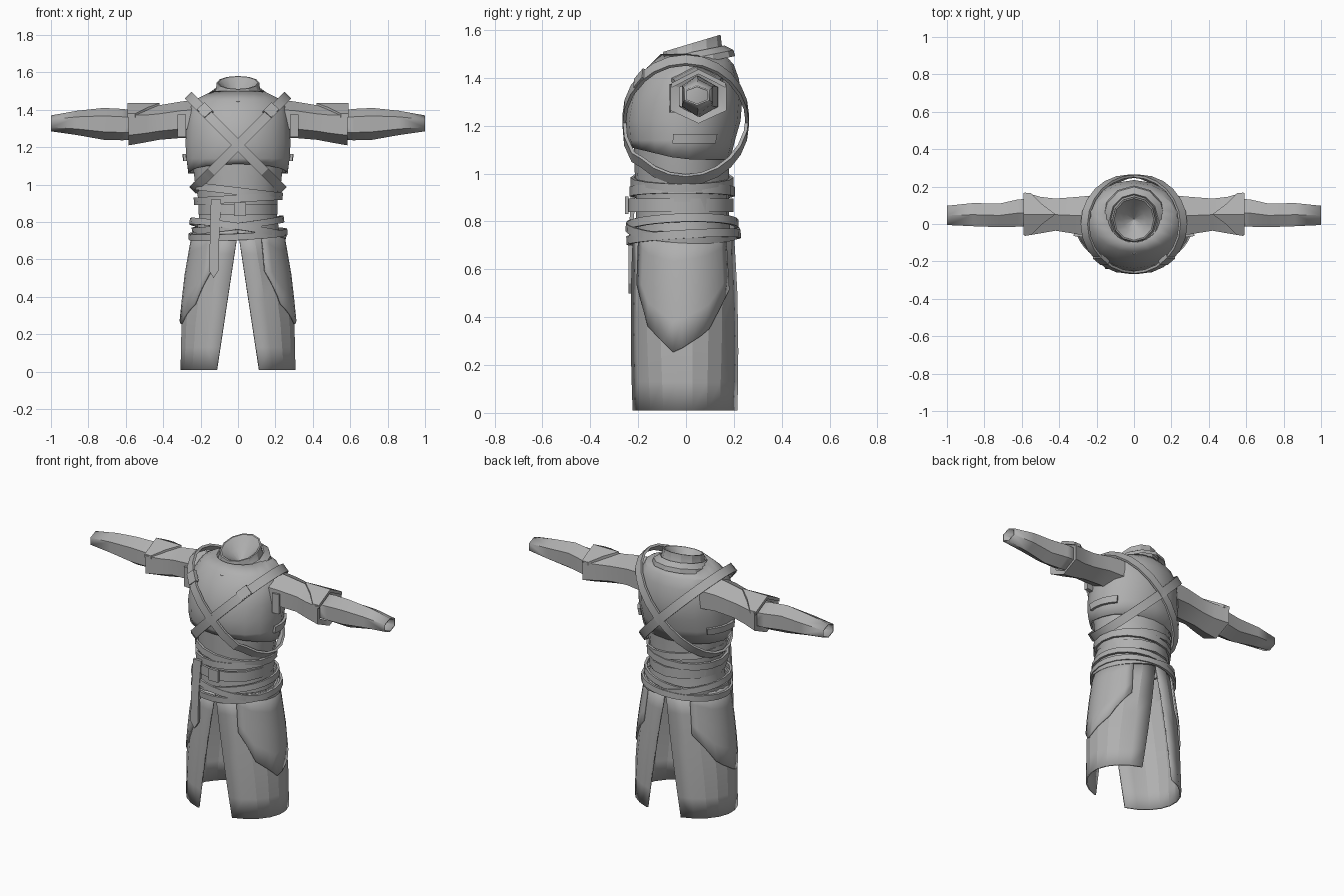
import bpy, math
from mathutils import Vector

if "Cube" in bpy.data.objects:
    bpy.data.objects.remove(bpy.data.objects["Cube"])

cloth = bpy.data.materials.new("grey_cloth")
cloth.diffuse_color = (0.43, 0.43, 0.43, 1)
cloth.use_nodes = True
cloth.node_tree.nodes["Principled BSDF"].inputs["Base Color"].default_value = cloth.diffuse_color


def make(name, verts, faces, solid=0.0, smooth=35):
    me = bpy.data.meshes.new(name)
    me.from_pydata([tuple(v) for v in verts], [], faces)
    me.materials.append(cloth)
    ob = bpy.data.objects.new(name, me)
    bpy.context.collection.objects.link(ob)
    bpy.ops.object.select_all(action='DESELECT')
    ob.select_set(True)
    bpy.context.view_layer.objects.active = ob
    bpy.ops.object.mode_set(mode='EDIT')
    bpy.ops.mesh.select_all(action='SELECT')
    bpy.ops.mesh.normals_make_consistent(inside=False)
    bpy.ops.object.mode_set(mode='OBJECT')
    if solid:
        m = ob.modifiers.new("thickness", 'SOLIDIFY')
        m.thickness, m.offset = solid, -1
    if smooth:
        bpy.ops.object.shade_smooth_by_angle(angle=math.radians(smooth))
    return ob


def grid(rows, cols, closed):
    n = cols if closed else cols - 1
    return [(r * cols + c, r * cols + (c + 1) % cols,
             (r + 1) * cols + (c + 1) % cols, (r + 1) * cols + c)
            for r in range(rows - 1) for c in range(n)]


def loft(name, rings, **kw):
    make(name, [v for r in rings for v in r], grid(len(rings), len(rings[0]), True), **kw)


def lookup(table, z):
    z = min(max(z, table[0][0]), table[-1][0])
    for a, b in zip(table, table[1:]):
        if z <= b[0]:
            t = (z - a[0]) / (b[0] - a[0])
            return [p + (q - p) * t for p, q in zip(a, b)][1:]


def oval(rx, y0, y1, t, off=0.0):
    """Point at angle t on an oval reaching rx sideways and y0..y1 in depth."""
    return ((rx + off) * math.cos(t), (y0 + y1) / 2 + ((y1 - y0) / 2 + off) * math.sin(t))


def angles(n, start=0.0):
    return [start + 2 * math.pi * i / n for i in range(n)]


# Torso: under tunic and flared jacket (z, half width, front, back)
TUNIC = [(0.70, .235, -.21, .19), (0.82, .212, -.21, .18), (0.92, .215, -.21, .18),
         (1.02, .235, -.215, .18), (1.16, .25, -.22, .19)]
JACKET = [(1.06, .27, -.232, .185), (1.14, .28, -.245, .205), (1.22, .285, -.252, .228),
          (1.31, .28, -.237, .235), (1.40, .268, -.198, .22), (1.455, .23, -.15, .20),
          (1.50, .14, -.105, .16)]


def torso_rings(table):
    out = []
    for i, (z, rx, y0, y1) in enumerate(table):
        ring = []
        for t in angles(18, math.pi / 2):
            x, y = oval(rx, y0, y1, t)
            dip = 0.05 * max(0, -math.sin(t)) if table is JACKET and i == 0 else 0
            ring.append((x, y, z + dip))
        out.append(ring)
    return out


loft("tunic", torso_rings(TUNIC))
loft("jacket", torso_rings(JACKET), solid=0.012, smooth=30)


# Collar: tilted tube, funnel inside, and a folded band around its base
def tilt_ring(r, z, k, n=12, point=0.0):
    ring = []
    for t in angles(n, -math.pi / 2):
        x, y = r * math.cos(t), r * 1.05 * math.sin(t)
        y -= point if t == -math.pi / 2 else 0
        ring.append((x, y + 0.025, z + k * y))
    return ring


loft("collar", [tilt_ring(.14, 1.47, .15), tilt_ring(.118, 1.51, .25), tilt_ring(.114, 1.545, .3),
                tilt_ring(.106, 1.545, .3), tilt_ring(.06, 1.50, .2), tilt_ring(.002, 1.45, .1)], smooth=25)
loft("collar_band", [tilt_ring(.172, 1.455, .2, point=.015), tilt_ring(.165, 1.482, .2, point=.015),
                     tilt_ring(.13, 1.508, .2), tilt_ring(.115, 1.49, .2)], smooth=25)


# Bands: closed loops lying in a sloped plane z = z0 + kx*x + ky*y
def band(name, z0, kx, ky, rx, y0, y1, width, thick=.014, n=24, hug=False, cx=0.0):
    w = Vector((-kx, -ky, 1)).normalized()
    rings = []
    for t in angles(n, math.pi / 2):
        x, y = oval(rx, y0, y1, t)
        x += cx
        z = z0 + kx * x + ky * y
        if hug and z < 1.42:
            bx, by = oval(*lookup(TUNIC[:4] + JACKET, z), t, .006)
            if z > 1.06 and abs(bx) + abs(by) > abs(x) + abs(y):
                x, y = bx, by
                z = z0 + kx * x + ky * y
        o = Vector((math.cos(t), math.sin(t), 0))
        o = (o - w * o.dot(w)).normalized() * thick
        p, h = Vector((x, y, z)), w * width / 2
        rings.append([p - h, p + h, p + h + o, p - h + o])
    verts = [v for r in rings for v in r]
    faces = [(i * 4 + j, i * 4 + (j + 1) % 4, (i + 1) % n * 4 + (j + 1) % 4, (i + 1) % n * 4 + j)
             for i in range(n) for j in range(4)]
    make(name, verts, faces, smooth=30)


for s, side in ((1, "left"), (-1, "right")):
    band(side + "_chest_strap", 1.212, s * 1.0, 0, .245, -.252, .25, .052, hug=True, cx=s * .012)
band("belt", .868, 0, 0, .202, -.233, .185, .058, n=14)
band("tunic_hem", .925, .06, 0, .222, -.222, .19, .04, n=16)
band("waist_wrap", .965, -.12, 0, .225, -.218, .185, .04, n=16)
band("hip_sash_upper", .785, .13, .03, .232, -.235, .205, .035)
band("hip_sash_middle", .765, -.15, -.05, .245, -.238, .21, .035)
band("hip_sash_lower", .735, .05, .06, .25, -.235, .215, .035)

# Skirt: two halves, open in front and behind
SKIRT = [(0.01, .31, -.24, .232), (0.26, .305, -.238, .226), (0.50, .28, -.233, .217),
         (0.76, .235, -.222, .2)]


def skirt_point(s, t, z, off=0.0):
    x, y = oval(*lookup(SKIRT, z), t, off)
    return (s * x, y, z)


def skirt_half(s, name):
    verts, cols, levels = [], 10, (0.01, .13, .26, .38, .5, .63, .76)
    for z in levels:
        gap = math.asin(0.115 * max(0, .76 - z) / .75 / lookup(SKIRT, z)[0])
        a = math.pi / 2 - gap
        verts += [skirt_point(s, -a + 2 * a * c / (cols - 1), z) for c in range(cols)]
    make(name, verts, grid(len(levels), cols, False), solid=.01, smooth=15)


# Pointed flap over each hip (depth, lower edge)
FLAP = [(-.2, .55), (-.15, .36), (-.05, .25), (.08, .34), (.175, .53)]


def hip_flap(s, name):
    verts, cols, rows = [], 13, 5
    for f in range(rows):
        for c in range(cols):
            a = -1.03 + c * 1.98 / (cols - 1)
            y = min(max(.218 * math.sin(a) - .01, -.2), .175)
            zb = lookup(FLAP, y)[0]
            z = zb + (.76 - zb) * f / (rows - 1)
            verts.append(skirt_point(s, a, z, .009))
    make(name, verts, grid(rows, cols, False), solid=.01, smooth=20)


# Sleeves: (x, y low, y high, z low, z high)
UPPER = [(.2, -.07, .16, 1.24, 1.455), (.3, -.06, .15, 1.25, 1.445), (.42, -.04, .14, 1.24, 1.425),
         (.5, -.055, .15, 1.225, 1.42), (.585, -.07, .175, 1.21, 1.425), (.575, -.03, .13, 1.24, 1.40)]
FORE = [(.54, -.015, .14, 1.24, 1.395), (.62, -.018, .135, 1.237, 1.405), (.72, -.02, .112, 1.24, 1.41),
        (.86, -.015, .115, 1.265, 1.395), (1.0, -.008, .1, 1.285, 1.37)]


def sleeve(s, name, table, **kw):
    rings = []
    for x, y0, y1, z0, z1 in table:
        rings.append([(s * x, (y0 + y1) / 2 + (y1 - y0) / 2 * 1.1 * math.cos(t),
                       (z0 + z1) / 2 + (z1 - z0) / 2 * math.sin(t))
                      for t in angles(6, math.pi / 2)])
    loft(name, rings, **kw)


def shoulder_guard(s, name):
    # pointed plate wrapping the top of the sleeve down to the cuff
    verts = []
    for x_in, y, dz in ((.55, -.06, -.045), (.49, 0, -.014), (.42, .052, .012), (.49, .105, -.014), (.55, .165, -.045)):
        for f in (0, .5, 1):
            verts.append((s * (x_in + (.592 - x_in) * f), y, 1.424 + dz))
    low = [(x, y, z - .02) for x, y, z in verts]
    n = len(verts)
    faces = grid(5, 3, False)
    rim = [0, 1, 2, 5, 8, 11, 14, 13, 12, 9, 6, 3]
    faces += [tuple(i + n for i in reversed(f)) for f in faces]
    faces += [(a, a + n, b + n, b) for a, b in zip(rim, rim[1:] + rim[:1])]
    make(name, verts + low, faces, smooth=0)


# Small plates: box with given half sizes turned to face a direction
def plate(name, pos, half, face, roll=0.0):
    q = Vector(face).to_track_quat('Z', 'Y')
    cr, sr = math.cos(roll), math.sin(roll)
    verts = []
    for k in (-1, 1):
        for i, j in ((-1, -1), (1, -1), (1, 1), (-1, 1)):
            a, b = i * half[0], j * half[1]
            verts.append(Vector(pos) + q @ Vector((a * cr - b * sr, a * sr + b * cr, k * half[2])))
    make(name, verts, [(0, 3, 2, 1), (4, 5, 6, 7)] + [(i, (i + 1) % 4, (i + 1) % 4 + 4, i + 4) for i in range(4)],
         smooth=0)


def side_tab(s, name):
    # short strap curved around the ribs
    rings = []
    for i in range(5):
        a = -.15 + i * .2
        rings.append([(s * x, y, z) for z, off in ((1.125, .0), (1.165, .0), (1.165, .016), (1.125, .016))
                      for x, y in [oval(*lookup(JACKET, z), a, off)]])
    faces = grid(5, 4, True) + [(0, 1, 2, 3), (16, 19, 18, 17)]
    make(name, [v for r in rings for v in r], faces, smooth=30)


for s, side in ((1, "left"), (-1, "right")):
    skirt_half(s, side + "_skirt")
    hip_flap(s, side + "_hip_flap")
    sleeve(s, side + "_upper_sleeve", UPPER, smooth=20)
    sleeve(s, side + "_forearm_sleeve", FORE, solid=.008, smooth=20)
    shoulder_guard(s, side + "_shoulder_guard")
    side_tab(s, side + "_side_tab")
    plate(side + "_strap_buckle", (s * .175, -.19, 1.395), (.035, .028, .012), (s * .35, -1, .5), s * .75)
    plate(side + "_sleeve_tab", (s * .30, -.055, 1.315), (.022, .06, .012), (s * .1, -1, 0))

# Belt buckle and hanging belt end
plate("belt_buckle", (.01, -.248, .868), (.032, .036, .008), (0, -1, 0))
tail = [(-.145, .92), (-.09, .92), (-.1, .72), (-.105, .54), (-.13, .50), (-.155, .54), (-.15, .72)]
pts = [(x, -.24 + (.01 if z > .9 else 0), z) for x, z in tail]
back = [(x, y + .018, z) for x, y, z in pts]
make("belt_tail", pts + back, [tuple(range(7)), tuple(range(13, 6, -1))] +
     [(i, (i + 1) % 7, (i + 1) % 7 + 7, i + 7) for i in range(7)], smooth=0)
